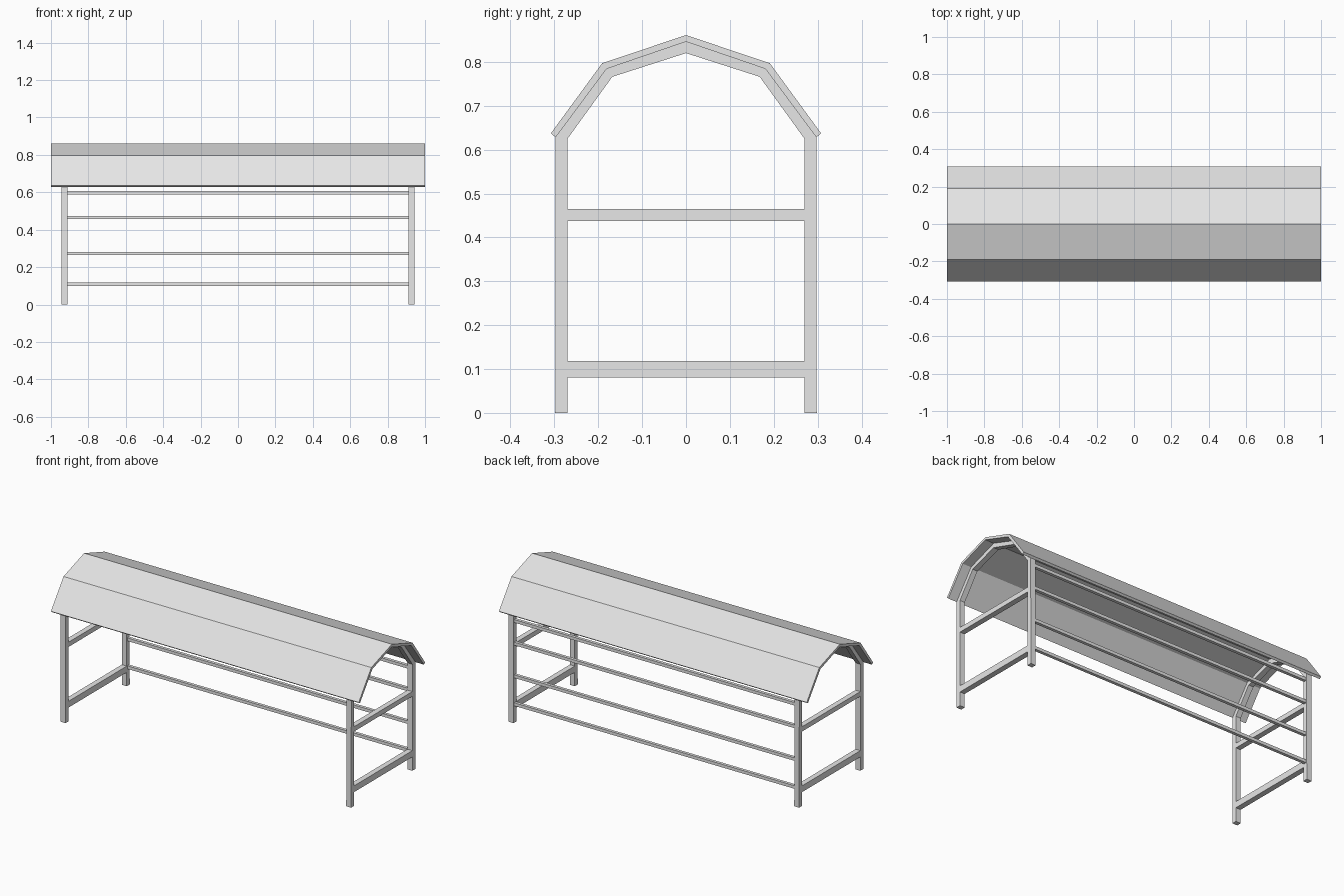
import bpy
import bmesh

cube = bpy.data.objects.get("Cube")
if cube:
    bpy.data.objects.remove(cube, do_unlink=True)

grey = bpy.data.materials.new("light_grey")
grey.use_nodes = True
grey.diffuse_color = (0.8, 0.8, 0.8, 1)
grey.node_tree.nodes["Principled BSDF"].inputs["Base Color"].default_value = (0.8, 0.8, 0.8, 1)


def add_object(name, bm):
    bmesh.ops.recalc_face_normals(bm, faces=bm.faces)
    mesh = bpy.data.meshes.new(name)
    bm.to_mesh(mesh)
    bm.free()
    mesh.materials.append(grey)
    obj = bpy.data.objects.new(name, mesh)
    bpy.context.collection.objects.link(obj)
    return obj


def box(name, x, y, z):
    """Box from (low, high) ranges."""
    bm = bmesh.new()
    bmesh.ops.create_cube(bm, size=1)
    for v in bm.verts:
        v.co = [r[0] if c < 0 else r[1] for c, r in zip(v.co, (x, y, z))]
    return add_object(name, bm)


def band(name, outer, inner, x0, x1):
    """Band between two (y, z) half outlines, mirrored in y, extruded along x."""
    outer = outer + [(-y, z) for y, z in reversed(outer[:-1])]
    inner = inner + [(-y, z) for y, z in reversed(inner[:-1])]
    bm = bmesh.new()
    a = [bm.verts.new((x0, *p)) for p in outer]
    b = [bm.verts.new((x0, *p)) for p in inner]
    for i in range(len(a) - 1):
        bm.faces.new((a[i], a[i + 1], b[i + 1], b[i]))
    ext = bmesh.ops.extrude_face_region(bm, geom=bm.faces[:], use_keep_orig=True)
    new = [g for g in ext["geom"] if isinstance(g, bmesh.types.BMVert)]
    bmesh.ops.translate(bm, verts=new, vec=(x1 - x0, 0, 0))
    return add_object(name, bm)


# Outlines from the right-hand foot or eave up to the ridge
eave, knee, ridge = (0.297, 0.628), (0.181, 0.784), (0, 0.846)
roof_top = [(0.308, 0.637), (0.191, 0.797), (0, 0.861)]
frame_outer = [(0.298, 0), eave, knee, ridge]
frame_inner = [(0.27, 0), (0.27, 0.625), (0.168, 0.766), (0, 0.82)]

# Folded sheet roof
band("roof", roof_top, [eave, knee, ridge], -1, 1)

# End frames with legs, arch and two crossbars
for side, x0, x1 in (("right", -0.944, -0.912), ("left", 0.912, 0.944)):
    band(side + "_end_frame", frame_outer, frame_inner, x0, x1)
    box(side + "_lower_crossbar", (x0, x1), (-0.27, 0.27), (0.081, 0.118))
    box(side + "_upper_crossbar", (x0, x1), (-0.27, 0.27), (0.437, 0.465))

# Long rails along the back
for i, z in enumerate((0.109, 0.273, 0.465, 0.598)):
    box(f"back_rail_{i + 1}", (-0.912, 0.912), (0.275, 0.293), (z - 0.009, z + 0.009))
